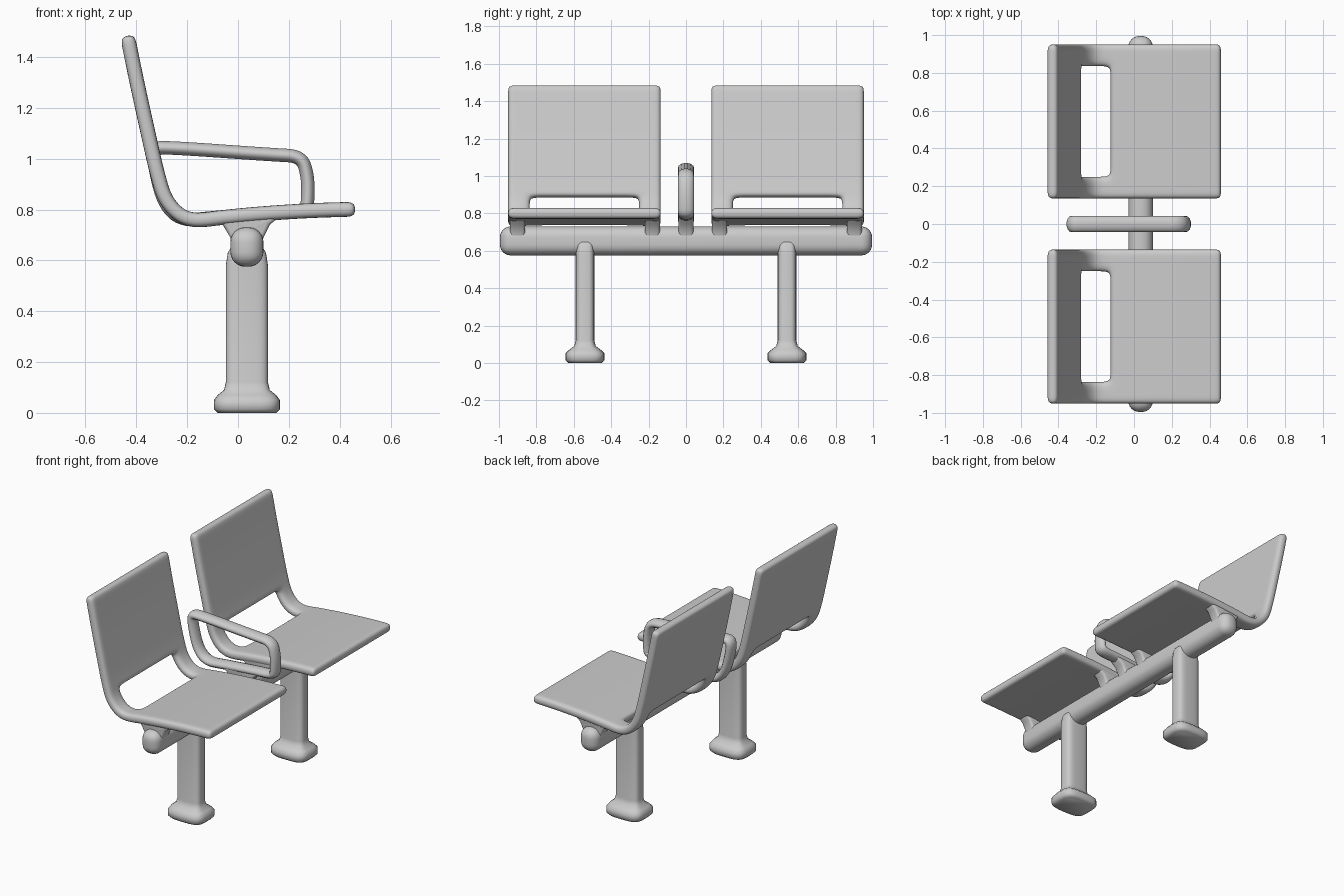
import bpy, bmesh, math
from mathutils import Vector

if "Cube" in bpy.data.objects:
    bpy.data.objects.remove(bpy.data.objects["Cube"])

BEAM_X = 0.035


def add_mesh(name, verts, faces):
    me = bpy.data.meshes.new(name)
    bm = bmesh.new()
    vs = [bm.verts.new(v) for v in verts]
    for f in faces:
        bm.faces.new([vs[i] for i in f])
    bmesh.ops.delete(bm, geom=[v for v in bm.verts if not v.link_faces], context='VERTS')
    bmesh.ops.recalc_face_normals(bm, faces=bm.faces)
    for f in bm.faces:
        f.smooth = True
    bm.to_mesh(me)
    bm.free()
    ob = bpy.data.objects.new(name, me)
    bpy.context.collection.objects.link(ob)
    return ob


def bevel(ob, width, segments=4):
    m = ob.modifiers.new("round", 'BEVEL')
    m.width, m.segments = width, segments
    m.limit_method = 'ANGLE'
    m.angle_limit = math.radians(40)


def prism(name, profile, y, half):
    # xz outline extruded along y
    n = len(profile)
    verts = [(x, y + s * half, z) for s in (-1, 1) for x, z in profile]
    faces = [list(range(n)), list(range(n, 2 * n))]
    faces += [(i, (i + 1) % n, n + (i + 1) % n, n + i) for i in range(n)]
    return add_mesh(name, verts, faces)


def loft(name, x, y, rings, n=32):
    # stacked rounded-rectangle rings: (z, half x, half y)
    def sup(v):
        return math.copysign(abs(v) ** 0.55, v)
    verts = []
    for z, hx, hy in rings:
        for k in range(n):
            a = 2 * math.pi * k / n
            verts.append((x + hx * sup(math.cos(a)), y + hy * sup(math.sin(a)), z))
    faces = [list(range(n)), list(range(len(verts) - n, len(verts)))]
    for r in range(len(rings) - 1):
        for k in range(n):
            a, b = r * n + k, r * n + (k + 1) % n
            faces.append((a, b, b + n, a + n))
    return add_mesh(name, verts, faces)


# Seat shell: side profile from the top of the back to the front edge
SHELL = [(-.435, 1.485), (-.426, 1.44), (-.398, 1.30), (-.358, 1.12), (-.325, .97),
         (-.311, .92), (-.302, .885), (-.283, .835), (-.24, .782), (-.185, .757),
         (-.125, .76), (-.08, .767), (.10, .785), (.30, .797), (.42, .80), (.462, .801)]
COLS = [-.41, -.36, -.29, -.24, .24, .29, .36, .41]
HOLE_ROWS = range(6, 10)
HOLE_COLS = range(2, 5)


def seat_shell(name, y):
    nc = len(COLS)
    verts = [(x, y + c, z) for x, z in SHELL for c in COLS]
    faces = [(r * nc + c, r * nc + c + 1, (r + 1) * nc + c + 1, (r + 1) * nc + c)
             for r in range(len(SHELL) - 1) for c in range(nc - 1)
             if not (r in HOLE_ROWS and c in HOLE_COLS)]
    ob = add_mesh(name, verts, faces)
    so = ob.modifiers.new("thickness", 'SOLIDIFY')
    so.thickness, so.offset = 0.058, 0
    su = ob.modifiers.new("smooth", 'SUBSURF')
    su.levels = su.render_levels = 3


# Flared bracket between beam and seat
BRACKET = [(-.12, .775), (-.06, .74), (-.03, .69), (-.02, .62), (.09, .62),
           (.10, .69), (.125, .74), (.18, .785)]

LEG = [(0, .115, .09), (.015, .13, .105), (.05, .13, .105), (.07, .115, .085),
       (.09, .09, .058), (.12, .083, .05), (.58, .083, .05), (.63, .075, .047), (.655, .06, .04)]

for side, s in (("left", -1), ("right", 1)):
    seat_shell("seat_" + side, s * 0.543)
    loft("leg_" + side, BEAM_X, s * 0.54, LEG)
    for pos, y in (("inner", 0.18), ("outer", 0.90)):
        bevel(prism(f"bracket_{side}_{pos}", BRACKET, s * y, 0.04), 0.015, 3)

# Cross beam
hx = 0.065
beam = prism("beam", [(BEAM_X - hx, .575), (BEAM_X + hx, .575),
                      (BEAM_X + hx, .73), (BEAM_X - hx, .73)], 0, 0.995)
bevel(beam, 0.058, 6)

# Armrest: closed loop tube with flattened section, and its bracket
PATH = [(-.335, 1.04), (-.28, 1.045), (.14, 1.015), (.25, 1.01), (.275, .93), (.275, .83),
        (.265, .795), (.15, .79), (-.10, .768), (-.22, .755), (-.29, .82), (-.325, .95)]
cu = bpy.data.curves.new("armrest", 'CURVE')
cu.dimensions = '3D'
sp = cu.splines.new('NURBS')
sp.points.add(len(PATH) - 1)
for p, (x, z) in zip(sp.points, PATH):
    p.co = (x, 0, z, 1)
sp.use_cyclic_u = True
sp.order_u = 3
sp.resolution_u = 8
cu.bevel_depth = 0.027
cu.bevel_resolution = 5
arm = bpy.data.objects.new("armrest", cu)
arm.scale.y = 1.6
bpy.context.collection.objects.link(arm)
bevel(prism("armrest_bracket", BRACKET, 0, 0.04), 0.015, 3)
